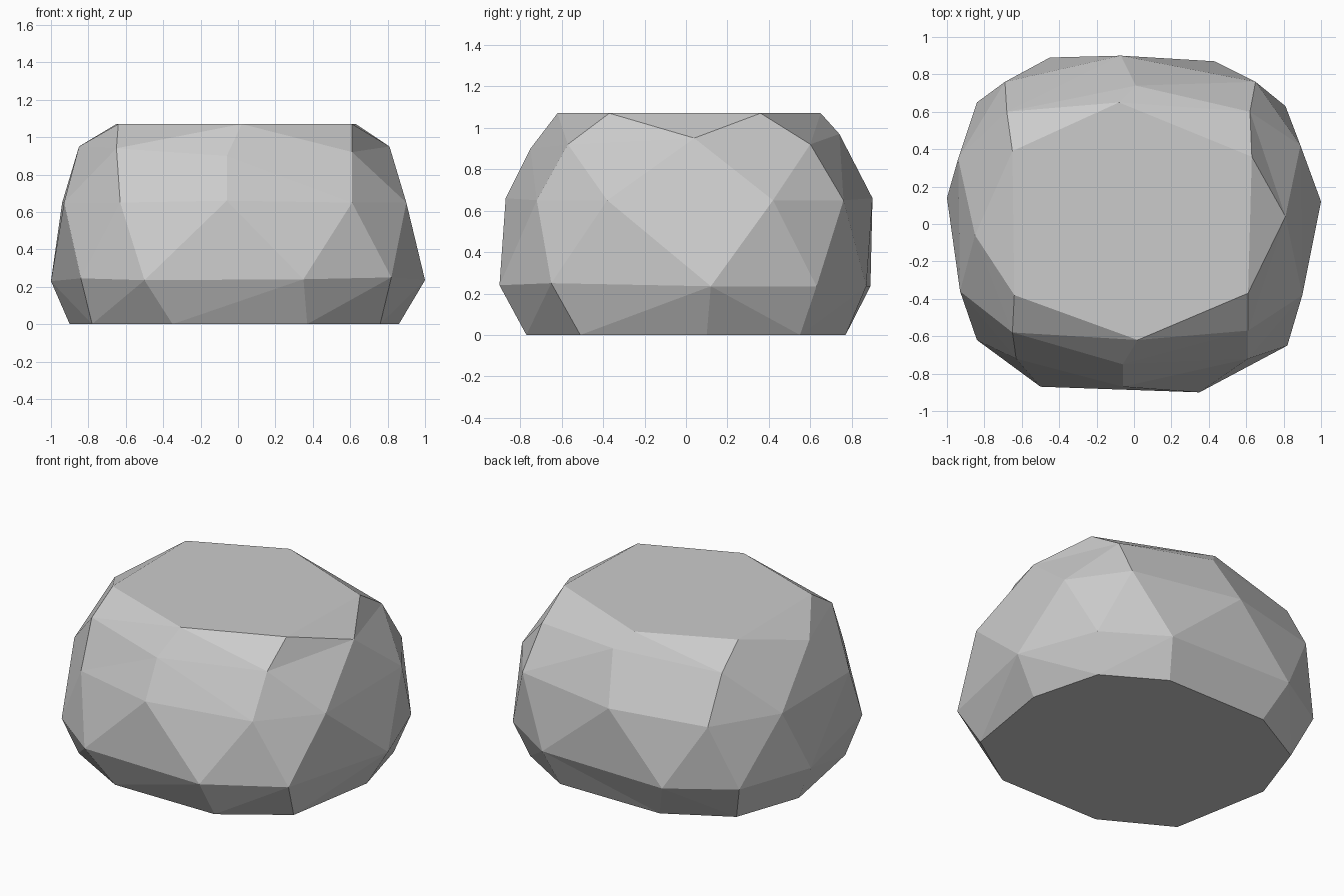
import bpy, bmesh
from mathutils import Vector

if "Cube" in bpy.data.objects:
    bpy.data.objects.remove(bpy.data.objects["Cube"])

# Horizontal rings of the boulder, counter-clockwise, from the ground up
BASE = [(.37, -.77, 0), (.76, -.51, 0), (.86, .10, 0), (.74, .55, 0), (.37, .77, 0),
        (-.35, .77, 0), (-.75, .55, 0), (-.90, .12, 0), (-.78, -.53, 0), (-.35, -.77, 0)]
BELLY = [(.35, -.90, .24), (.82, -.65, .25), (1.0, .12, .235), (.81, .63, .235), (.43, .87, .235),
         (-.45, .89, .235), (-.84, .65, .24), (-1.0, .14, .23), (-.84, -.62, .245), (-.50, -.87, .235)]
WAIST = [(-.06, -.87, .66), (.61, -.72, .65), (.90, -.38, .65), (.89, .42, .65), (.65, .76, .65),
         (-.07, .90, .66), (-.69, .76, .65), (-.94, .35, .65), (-.93, -.36, .65), (-.63, -.72, .65)]
SHOULDER = [(-.06, -.75, .90), (.61, -.57, .92), (.81, .04, .95), (.62, .60, .92),
            (.01, .74, .97), (-.68, .60, .94), (-.85, -.06, .95), (-.65, -.58, .94)]
TOP = [(.02, -.62, 1.07), (.61, -.37, 1.07), (.63, .36, 1.07),
       (-.08, .65, 1.07), (-.65, .39, 1.07), (-.64, -.38, 1.07)]


def stitch(bm, low, high):
    """Join two rings with triangles, always taking the shorter diagonal."""
    i = j = 0
    n, m = len(low), len(high)
    while i < n or j < m:
        a, b = low[i % n], high[j % m]
        a2, b2 = low[(i + 1) % n], high[(j + 1) % m]
        step_low = j == m or (i < n and (a2.co - b.co).length < (b2.co - a.co).length)
        if step_low:
            bm.faces.new((a, a2, b))
            i += 1
        else:
            bm.faces.new((a, b2, b))
            j += 1


# Faceted boulder with flat top and flat base
bm = bmesh.new()
rings = [[bm.verts.new(Vector(p)) for p in ring]
         for ring in (BASE, BELLY, WAIST, SHOULDER, TOP)]
for low, high in zip(rings, rings[1:]):
    stitch(bm, low, high)
bm.faces.new(rings[0][::-1])
bm.faces.new(rings[-1])
bmesh.ops.recalc_face_normals(bm, faces=bm.faces)

mesh = bpy.data.meshes.new("boulder")
bm.to_mesh(mesh)
bm.free()
stone = bpy.data.materials.new("grey stone")
stone.diffuse_color = (0.6, 0.6, 0.6, 1)
stone.use_nodes = True
stone.node_tree.nodes["Principled BSDF"].inputs["Base Color"].default_value = stone.diffuse_color
mesh.materials.append(stone)
bpy.context.collection.objects.link(bpy.data.objects.new("boulder", mesh))
